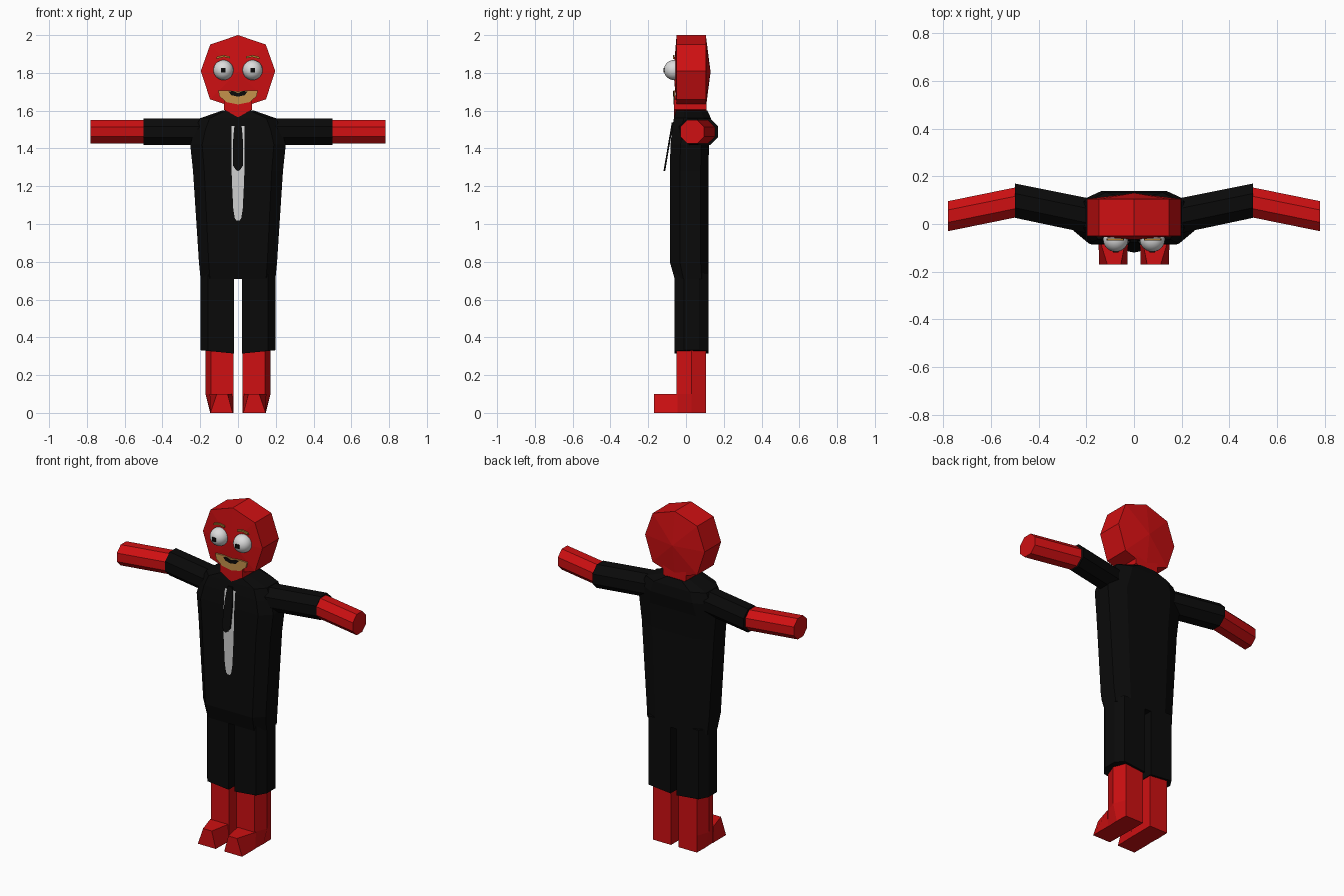
import bpy, bmesh, math
from mathutils import Vector

if "Cube" in bpy.data.objects:
    bpy.data.objects.remove(bpy.data.objects["Cube"])


def mat(name, r, g, b):
    m = bpy.data.materials.new(name)
    m.diffuse_color = (r, g, b, 1)
    m.use_nodes = True
    m.node_tree.nodes["Principled BSDF"].inputs["Base Color"].default_value = m.diffuse_color
    return m


RED = mat("red skin", 0.62, 0.005, 0.006)
BLACK = mat("black cloth", 0.003, 0.003, 0.003)
GREY = mat("shirt grey", 0.62, 0.62, 0.62)
WHITE = mat("eye white", 0.72, 0.72, 0.72)
TAN = mat("beard tan", 0.56, 0.29, 0.07)
BROWN = mat("brow brown", 0.42, 0.2, 0.03)


def finish(name, bm, material):
    bmesh.ops.recalc_face_normals(bm, faces=bm.faces)
    me = bpy.data.meshes.new(name)
    bm.to_mesh(me)
    bm.free()
    me.materials.append(material)
    ob = bpy.data.objects.new(name, me)
    bpy.context.collection.objects.link(ob)
    return ob


def loft(name, rings, material, tips=None):
    """Bridge rings of equal point count; cap with faces or with fans to tips."""
    bm = bmesh.new()
    vs = [[bm.verts.new(p) for p in r] for r in rings]
    n = len(vs[0])
    for a, b in zip(vs, vs[1:]):
        for i in range(n):
            j = (i + 1) % n
            bm.faces.new((a[i], a[j], b[j], b[i]))
    for k, ring in enumerate((vs[0], vs[-1])):
        if tips:
            t = bm.verts.new(tips[k])
            for i in range(n):
                bm.faces.new((ring[i], ring[(i + 1) % n], t))
        else:
            bm.faces.new(ring)
    return finish(name, bm, material)


def slab(name, pts, y0, y1, material):
    """Front outline (x, z) extruded along y."""
    return loft(name, [[(x, y, z) for x, z in pts] for y in (y0, y1)], material)


def column(name, pts, z0, z1, s, material):
    return loft(name, [[(x * s, y, z) for x, y in pts] for z in (z0, z1)], material)


def mirror(half):
    """Complete a right-hand outline whose end points lie on x = 0."""
    return half + [(-x, z) for x, z in reversed(half) if abs(x) > 1e-6]


# Head: faceted disc with slightly domed face and back
head = mirror([(0, 2.0), (0.147, 1.95), (0.197, 1.81), (0.148, 1.66), (0, 1.612)])
loft("head", [[(x, y, z) for x, z in head] for y in (-0.05, 0.105)], RED,
     [(0, -0.066, 1.805), (0, 0.13, 1.805)])

# Neck with V-shaped lower edge
slab("neck", mirror([(0, 1.68), (0.075, 1.68), (0.075, 1.605), (0, 1.565)]),
     -0.064, 0.108, RED)


# Jacket body: stacked eight-sided sections
def section(z, w, yf, yb):
    m, f, d = (yf + yb) / 2, 0.75 * w, 0.3 * (yb - yf)
    h = [(f, yf), (w, m - d * 0.8), (w, m + d), (0.6 * w, yb)]
    return [(x, y, z) for x, y in h] + [(-x, y, z) for x, y in reversed(h)]


loft("jacket", [section(*s) for s in (
    (0.71, 0.198, -0.06, 0.118), (0.80, 0.207, -0.086, 0.118),
    (1.28, 0.238, -0.086, 0.118), (1.42, 0.253, -0.082, 0.122),
    (1.50, 0.23, -0.074, 0.138), (1.56, 0.2, -0.064, 0.132),
    (1.602, 0.08, -0.052, 0.112))], BLACK)


# Arms: eight-sided tubes, swept back to the elbow then forward
def arm_ring(x, y, ry, rz):
    k = math.cos(math.pi / 8)
    return [(x, y + ry / k * math.cos(a), 1.488 + rz / k * math.sin(a))
            for a in (math.pi / 8 + i * math.pi / 4 for i in range(8))]


for side, s in (("right", 1), ("left", -1)):
    loft(side + "_sleeve", [arm_ring(s * 0.16, 0.028, 0.074, 0.07),
                            arm_ring(s * 0.5, 0.098, 0.072, 0.07)], BLACK)
    loft(side + "_forearm", [arm_ring(s * 0.49, 0.092, 0.063, 0.062),
                             arm_ring(s * 0.78, 0.033, 0.063, 0.062)], RED)

    # Trouser leg, with a hem slightly higher on the outside
    leg = [(0.02, -0.06), (0.16, -0.06), (0.198, -0.01), (0.198, 0.07),
           (0.165, 0.118), (0.02, 0.118)]
    loft(side + "_trouser_leg",
         [[(s * x, y, 0.314 + 0.1 * (x - 0.02)) for x, y in leg],
          [(s * x, y, 0.74) for x, y in leg]], BLACK)

    # Shin and heel, narrowing at the sole
    shin = [(0.025, -0.05), (0.143, -0.05), (0.172, 0.03), (0.145, 0.105), (0.025, 0.105)]
    loft(side + "_shin",
         [[(s * min(x, 0.147), y, 0) for x, y in shin],
          [(s * x, y, 0.1) for x, y in shin],
          [(s * x, y, 0.34) for x, y in shin]], RED)

    # Toe wedge
    loft(side + "_toe",
         [[(s * 0.028, -0.17, 0), (s * 0.146, -0.17, 0),
           (s * 0.112, -0.17, 0.1), (s * 0.055, -0.17, 0.1)],
          [(s * 0.025, -0.045, 0), (s * 0.146, -0.045, 0),
           (s * 0.15, -0.045, 0.1), (s * 0.03, -0.045, 0.1)]], RED)

    # Eyeball, pupil and brow
    ex = s * 0.077
    bm = bmesh.new()
    bmesh.ops.create_uvsphere(bm, u_segments=24, v_segments=14, radius=0.053)
    bmesh.ops.translate(bm, verts=bm.verts, vec=Vector((ex, -0.064, 1.815)))
    for f in bm.faces:
        f.smooth = True
    finish(side + "_eye", bm, WHITE)
    slab(side + "_pupil", [(ex + a * 0.012, 1.815 + b * 0.012)
                           for a, b in ((-1, -1), (1, -1), (1, 1), (-1, 1))],
         -0.119, -0.112, BLACK)
    slab(side + "_brow", [(s * x, z) for x, z in (
        (0.042, 1.877), (0.075, 1.884), (0.115, 1.874), (0.112, 1.886),
        (0.078, 1.894), (0.045, 1.888))], -0.07, -0.061, BROWN)

# Beard patch and open mouth
slab("beard", mirror([(0, 1.702), (0.06, 1.708), (0.105, 1.706), (0.098, 1.675),
                      (0.06, 1.645), (0, 1.633)]), -0.066, -0.057, TAN)
slab("mouth", mirror([(0, 1.694), (0.03, 1.704), (0.05, 1.7), (0.035, 1.682),
                      (0, 1.674)]), -0.069, -0.0662, BLACK)


# Shirt strip lying on the chest, following its slope
def chest_y(z):
    pts = ((1.0, -0.086), (1.28, -0.086), (1.42, -0.082), (1.5, -0.074), (1.56, -0.064))
    for (z0, y0), (z1, y1) in zip(pts, pts[1:]):
        if z <= z1:
            return y0 + (y1 - y0) * (z - z0) / (z1 - z0)
    return pts[-1][1]


bm = bmesh.new()
rows = [(1.018, 0.008), (1.03, 0.017), (1.08, 0.025), (1.2, 0.031), (1.28, 0.034),
        (1.42, 0.035), (1.5, 0.035), (1.52, 0.034)]
strip = [[bm.verts.new((x, chest_y(z) - 0.003, z)) for x in (-w, w)] for z, w in rows]
for a, b in zip(strip, strip[1:]):
    bm.faces.new((a[0], a[1], b[1], b[0]))
bmesh.ops.solidify(bm, geom=bm.faces[:], thickness=0.002)
finish("shirt", bm, GREY)

# Tie: hangs forward from the collar
tie = mirror([(0, 1.538), (0.014, 1.538), (0.02, 1.51), (0.025, 1.46), (0.027, 1.31),
              (0.012, 1.288), (0, 1.28)])
loft("tie", [[(x, -0.066 - (1.54 - z) * 0.17 - t, z) for x, z in tie]
             for t in (0, 0.009)], BLACK)
